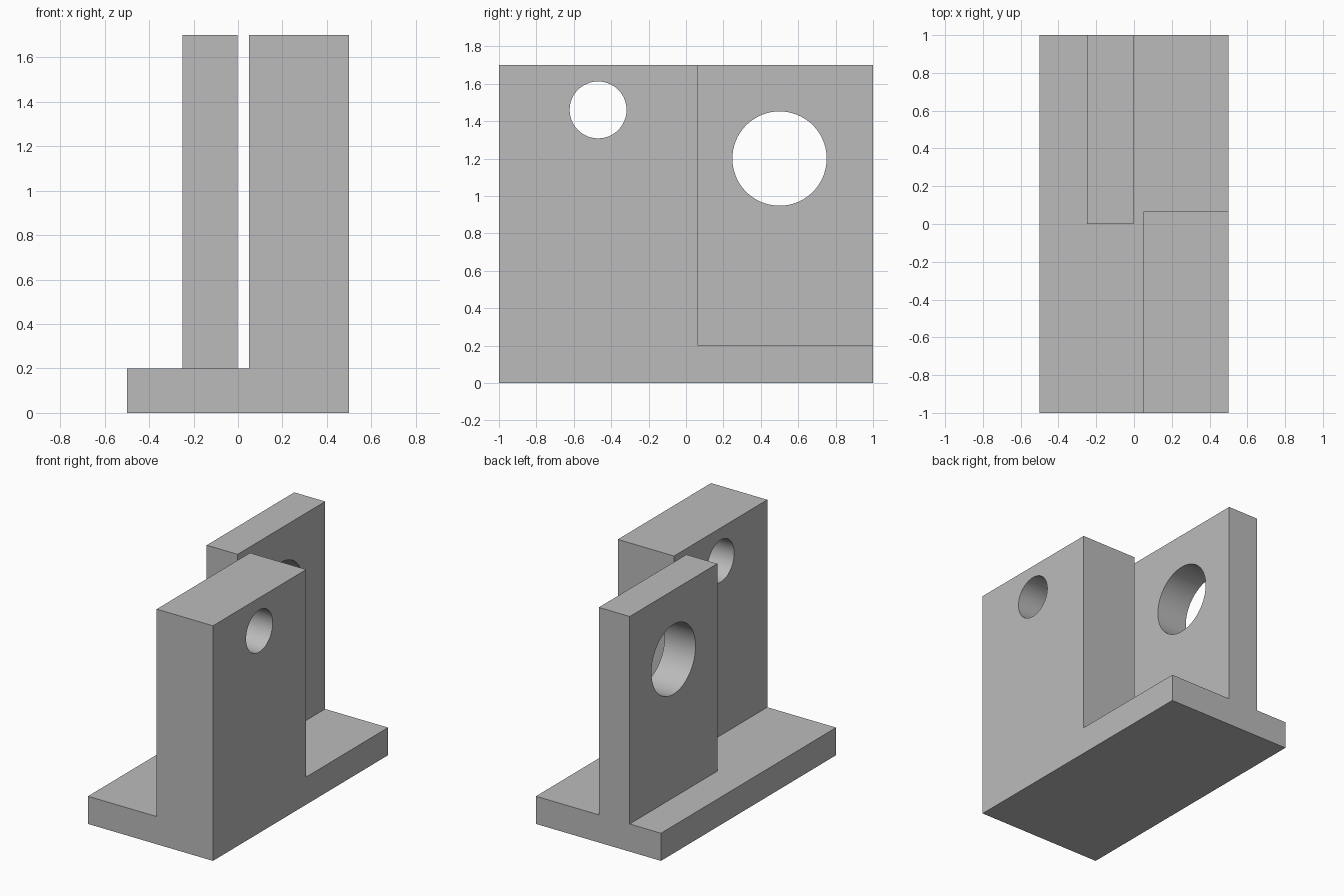
import bpy
import math

default_cube = bpy.data.objects.get("Cube")
if default_cube:
    bpy.data.objects.remove(default_cube, do_unlink=True)

# Plain grey material
grey = bpy.data.materials.new("plain_grey")
grey.use_nodes = True
grey.diffuse_color = (0.5, 0.5, 0.5, 1)
grey.node_tree.nodes["Principled BSDF"].inputs["Base Color"].default_value = grey.diffuse_color


def block(name, low, high):
    """Box between two opposite corners."""
    centre = [(a + b) / 2 for a, b in zip(low, high)]
    bpy.ops.mesh.primitive_cube_add(size=1, location=centre)
    obj = bpy.context.object
    obj.name = name
    obj.scale = [b - a for a, b in zip(low, high)]
    bpy.ops.object.transform_apply(location=True, rotation=False, scale=True)
    obj.data.materials.append(grey)
    return obj


def bore(name, x, y, z, radius):
    """Cylinder along x used to cut a round hole."""
    bpy.ops.mesh.primitive_cylinder_add(vertices=96, radius=radius, depth=0.7,
                                        location=(x, y, z), rotation=(0, math.pi / 2, 0))
    obj = bpy.context.object
    obj.name = name
    obj.data.materials.append(grey)
    return obj


def combine(target, tool, operation):
    """Apply a boolean, then discard the tool object."""
    tool.hide_render = True
    mod = target.modifiers.new(operation.lower(), 'BOOLEAN')
    mod.operation = operation
    mod.solver = 'EXACT'
    mod.object = tool
    bpy.context.view_layer.objects.active = target
    bpy.ops.object.modifier_apply(modifier=mod.name)
    bpy.data.objects.remove(tool, do_unlink=True)


# Base plate
bracket = block("bracket", (-0.5, -1, 0), (0.5, 1, 0.2))

# Thick front wall, flush with the left side and front of the base
thick_wall = block("thick_wall", (0.05, -1, 0), (0.5, 0.065, 1.7))
combine(thick_wall, bore("small_bore", 0.275, -0.47, 1.46, 0.152), 'DIFFERENCE')

# Thin rear wall, flush with the back of the base
thin_wall = block("thin_wall", (-0.25, 0, 0), (-0.003, 1, 1.7))
combine(thin_wall, bore("large_bore", -0.125, 0.5, 1.2, 0.252), 'DIFFERENCE')

# Fuse into one solid
for wall in (thick_wall, thin_wall):
    combine(bracket, wall, 'UNION')

# Smooth bores with crisp edges
bpy.ops.object.select_all(action='DESELECT')
bracket.select_set(True)
bpy.context.view_layer.objects.active = bracket
bpy.ops.object.shade_smooth_by_angle(angle=math.radians(30))
